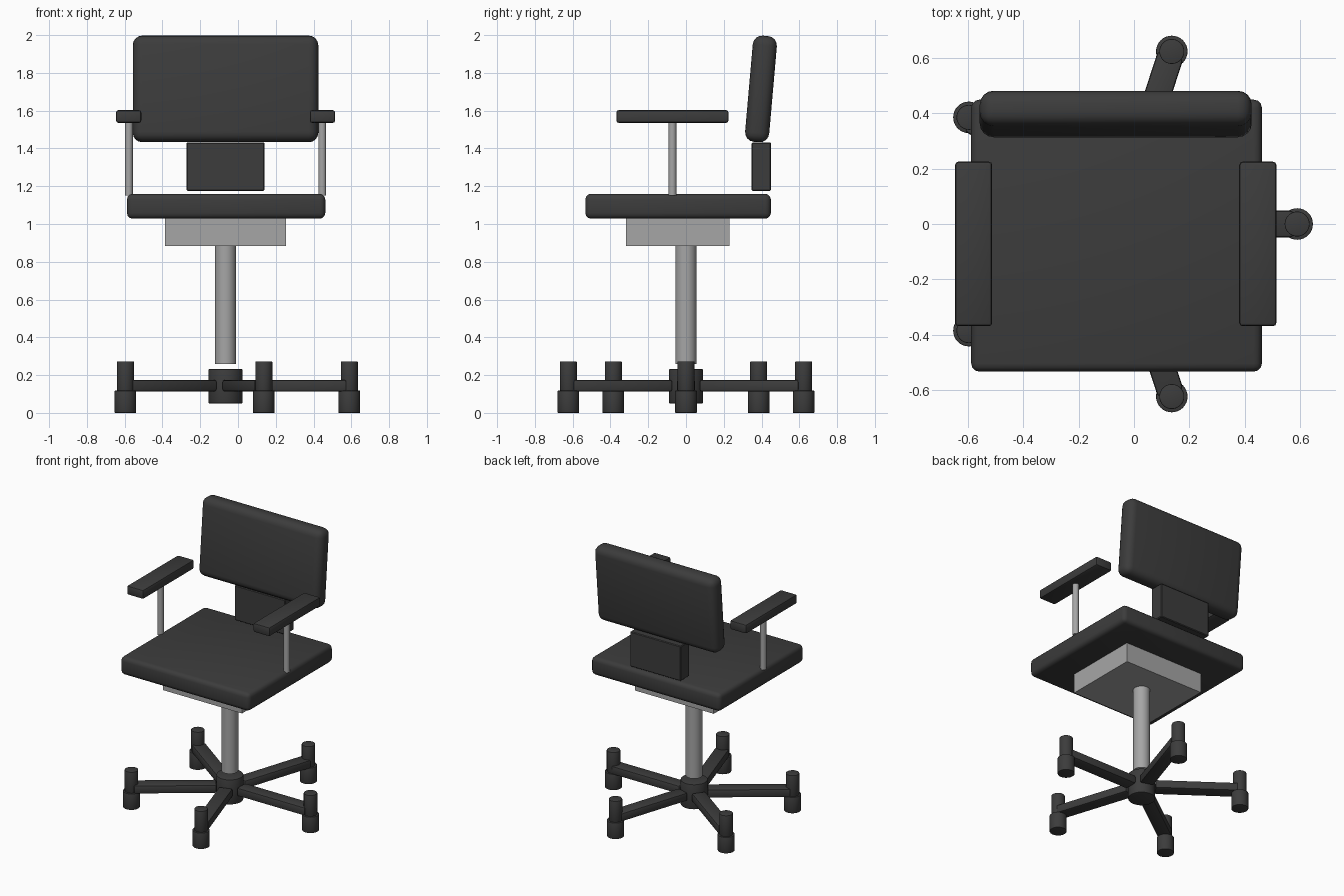
import bpy, math
from mathutils import Matrix

if "Cube" in bpy.data.objects:
    bpy.data.objects.remove(bpy.data.objects["Cube"])

CX = -0.066  # shared centre line of the chair


def material(name, value):
    m = bpy.data.materials.new(name)
    m.diffuse_color = (value, value, value, 1)
    m.use_nodes = True
    m.node_tree.nodes["Principled BSDF"].inputs["Base Color"].default_value = m.diffuse_color
    return m


DARK = material("dark_grey", 0.045)
METAL = material("metal_grey", 0.38)


def finish(obj, name, mat, bevel=0, segments=3):
    obj.name = name
    obj.data.materials.append(mat)
    if bevel:
        b = obj.modifiers.new("bevel", 'BEVEL')
        b.width, b.segments = bevel, segments
        bpy.ops.object.modifier_apply(modifier=b.name)
    bpy.ops.object.shade_smooth_by_angle(angle=math.radians(35))
    return obj


def box(name, centre, size, mat, bevel=0, segments=3, rot=(0, 0, 0)):
    bpy.ops.mesh.primitive_cube_add(size=1, location=centre)
    obj = bpy.context.object
    obj.data.transform(Matrix.Diagonal((*size, 1)))
    obj.rotation_euler = rot
    return finish(obj, name, mat, bevel, segments)


def cylinder(name, x, y, z0, z1, radius, mat, bevel=0):
    bpy.ops.mesh.primitive_cylinder_add(vertices=32, radius=radius, depth=z1 - z0,
                                        location=(x, y, (z0 + z1) / 2))
    return finish(bpy.context.object, name, mat, bevel, 2)


# Seat, backrest and backrest support
box("seat", (CX + 0.003, -0.042, 1.094), (1.05, 0.982, 0.132), DARK, 0.03)
box("backrest", (CX, 0.397, 1.715), (0.982, 0.128, 0.564), DARK, 0.05, 4,
    (math.radians(-5), 0, 0))
box("backrest_support", (CX, 0.399, 1.304), (0.412, 0.102, 0.256), DARK, 0.005, 1)

# Mechanism box and column
box("seat_mechanism", (CX, -0.043, 0.957), (0.641, 0.547, 0.145), METAL)
cylinder("column", CX, 0, 0.26, 0.886, 0.056, METAL)

# Armrests and their posts
for side, s in (("left", -1), ("right", 1)):
    box(side + "_armrest", (CX + s * 0.513, -0.072, 1.569), (0.134, 0.594, 0.067), DARK, 0.012, 2)
    cylinder(side + "_armrest_post", CX + s * 0.512, -0.072, 1.15, 1.54, 0.021, METAL)

# Five-star base
cylinder("hub", CX, 0, 0.05, 0.232, 0.09, DARK, 0.004)
for i in range(5):
    a = math.radians(72 * i)
    c, s = math.cos(a), math.sin(a)
    box(f"base_arm_{i + 1}", (CX + 0.365 * c, 0.365 * s, 0.144), (0.55, 0.096, 0.06),
        DARK, 0.01, 2, (0, 0, a))
    x, y = CX + 0.655 * c, 0.655 * s
    cylinder(f"caster_stem_{i + 1}", x, y, 0.11, 0.272, 0.045, DARK, 0.003)
    cylinder(f"caster_{i + 1}", x, y, 0, 0.118, 0.057, DARK, 0.003)
